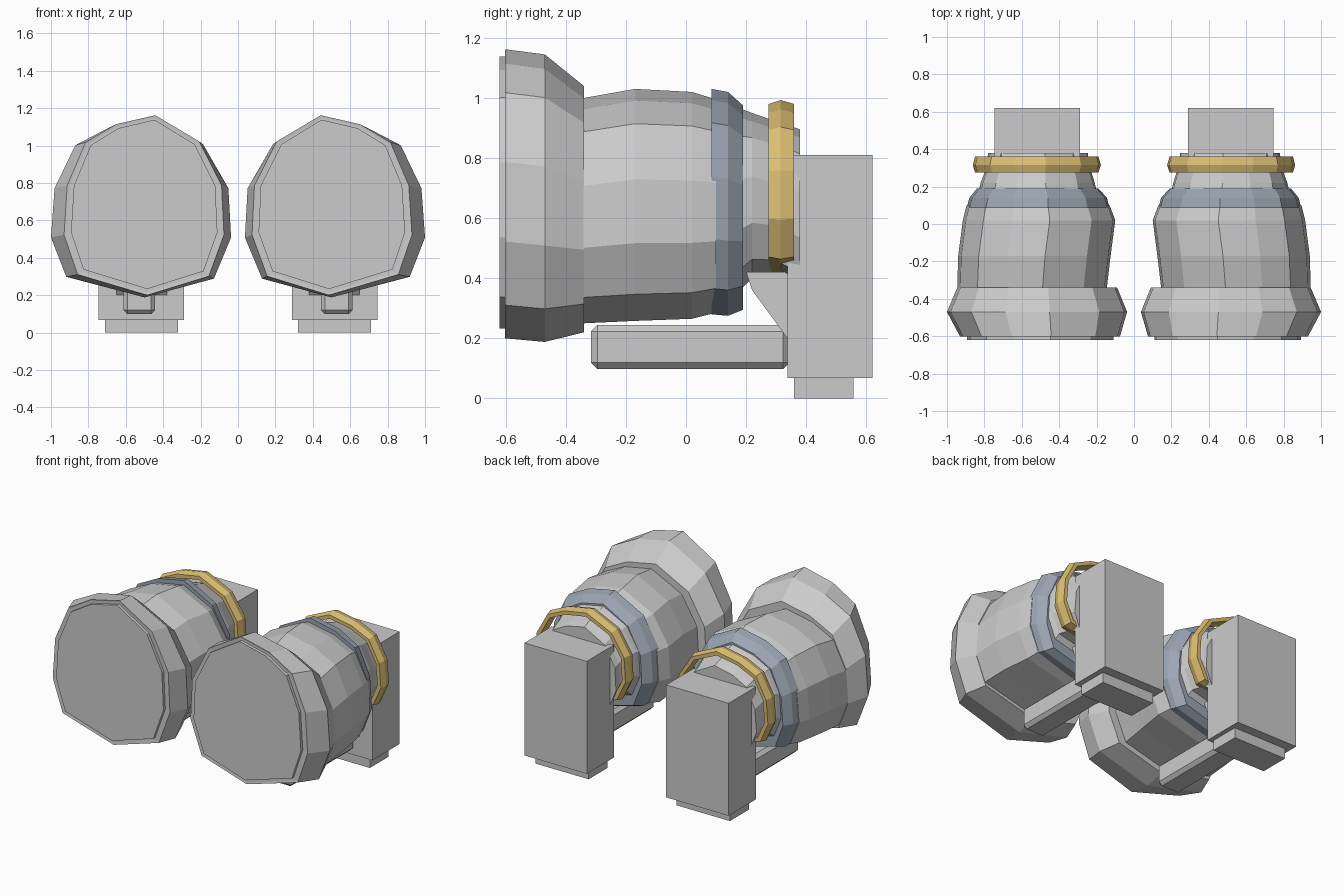
import bpy, bmesh

if "Cube" in bpy.data.objects:
    bpy.data.objects.remove(bpy.data.objects["Cube"])

# Irregular ten-sided cross-section (x, z), scaled into each station's bounds
SECTION = [(-.14, 1), (-.69, .71), (-.97, .22), (-1, -.33), (-.81, -.79),
           (-.04, -1), (.83, -.77), (1, -.33), (.96, .22), (.73, .70), (.35, .90)]


def paint(name, rgb):
    m = bpy.data.materials.new(name)
    m.diffuse_color = (*rgb, 1)
    m.use_nodes = True
    m.node_tree.nodes["Principled BSDF"].inputs["Base Color"].default_value = m.diffuse_color
    return m


GOLD = paint("gold", (.72, .52, .17))
SLATE = paint("slate", (.33, .38, .45))


def finish(bm, name, mat=None):
    """Make the right-hand object and its mirrored left-hand partner."""
    bmesh.ops.recalc_face_normals(bm, faces=bm.faces)
    for side, sx in (("right", 1), ("left", -1)):
        me = bpy.data.meshes.new(name)
        if sx < 0:
            bmesh.ops.scale(bm, vec=(-1, 1, 1), verts=bm.verts)
            bmesh.ops.reverse_faces(bm, faces=bm.faces)
        bm.to_mesh(me)
        ob = bpy.data.objects.new(f"{name}_{side}", me)
        bpy.context.collection.objects.link(ob)
        if mat:
            me.materials.append(mat)
    bm.free()


def loft(name, stations, mat=None, closed=False):
    """Skin rings given as (y, x0, x1, z0, z1); closed joins last to first."""
    bm = bmesh.new()
    rings = [[bm.verts.new(((a + b) / 2 + u * (b - a) / 2, y,
                            (c + d) / 2 + w * (d - c) / 2)) for u, w in SECTION]
             for y, a, b, c, d in stations]
    pairs = list(zip(rings, rings[1:]))
    if closed:
        pairs.append((rings[-1], rings[0]))
    else:
        bm.faces.new(rings[0])
        bm.faces.new(rings[-1])
    n = len(SECTION)
    for r, s in pairs:
        for i in range(n):
            j = (i + 1) % n
            bm.faces.new((r[i], r[j], s[j], s[i]))
    finish(bm, name, mat)


def box(name, x, y, z, bevel=0):
    bm = bmesh.new()
    bmesh.ops.create_cube(bm, size=1)
    for v in bm.verts:
        v.co = [(lo + hi) / 2 + c * (hi - lo) for c, (lo, hi) in zip(v.co, (x, y, z))]
    if bevel:
        bmesh.ops.bevel(bm, geom=bm.edges[:], offset=bevel, segments=1, affect='EDGES')
    finish(bm, name)


# Flared front bell with its recessed-looking front cap
loft("front_bell", [(-.60, .105, .91, .215, 1.15), (-.602, .075, .93, .20, 1.162),
                    (-.47, .037, 1.0, .188, 1.145), (-.34, .09, .945, .22, 1.04)])
loft("front_cap", [(-.62, .11, .893, .233, 1.138), (-.58, .11, .893, .233, 1.138)])

# Barrel and rear cone
loft("barrel", [(-.36, .145, .945, .25, 1.0), (-.34, .145, .945, .25, 1.0),
                (-.17, .125, .94, .258, 1.03), (.02, .10, .915, .265, 1.02),
                (.10, .13, .895, .285, .995)])
loft("collar_band", [(.085, .13, .895, .28, 1.03), (.14, .145, .88, .275, 1.02),
                     (.19, .19, .84, .295, .975)], SLATE)
loft("rear_cone", [(.18, .20, .83, .36, .965), (.22, .21, .82, .40, .95),
                   (.30, .235, .79, .40, .922), (.34, .245, .785, .375, .91),
                   (.38, .245, .78, .355, .895)])

# Floating gold hoop
loft("gold_hoop", [(.275, .19, .85, .405, .98), (.315, .177, .862, .395, .993),
                   (.36, .19, .85, .405, .98), (.36, .215, .825, .43, .955),
                   (.275, .215, .825, .43, .955)], GOLD, closed=True)

# Rear block, foot and lower rail
box("rear_block", (.29, .745), (.337, .62), (.068, .81))
box("foot", (.32, .71), (.36, .557), (0, .08))
box("lower_rail", (.444, .612), (-.317, .345), (.098, .245), .022)

# Wedge bracing the cone against the block
bm = bmesh.new()
front = [bm.verts.new((.38, y, z)) for y, z in ((.20, .42), (.22, .36), (.345, .19), (.345, .42))]
face = bm.faces.new(front)
ext = bmesh.ops.extrude_face_region(bm, geom=[face])["geom"]
bmesh.ops.translate(bm, vec=(.27, 0, 0), verts=[g for g in ext if isinstance(g, bmesh.types.BMVert)])
finish(bm, "brace")
